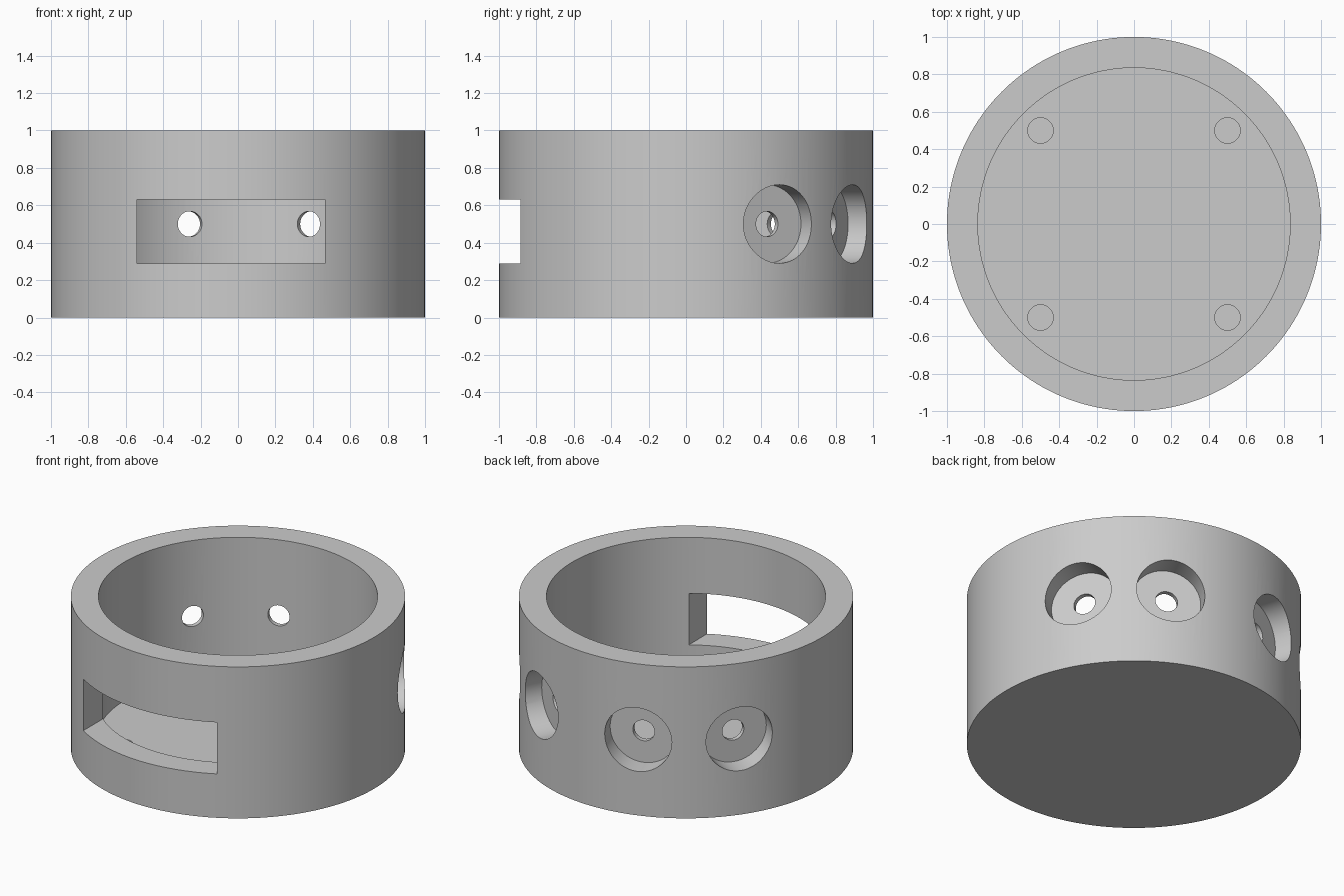
import bpy
from math import radians, cos, sin
from mathutils import Matrix

cube = bpy.data.objects.get("Cube")
if cube:
    bpy.data.objects.remove(cube, do_unlink=True)

OUTER, INNER, HEIGHT, FLOOR = 1.0, 0.835, 1.0, 0.084
HOLE, POCKET, POCKET_FLOOR = 0.068, 0.21, 0.866
HOLE_ANGLES = (30, 63, 108, 144)
MID = 0.5

grey = bpy.data.materials.new("plain grey")
grey.use_nodes = True
colour = (0.6, 0.6, 0.6, 1)
grey.diffuse_color = colour
grey.node_tree.nodes["Principled BSDF"].inputs["Base Color"].default_value = colour


def upright(name, radius, z0, z1, x=0, y=0, sides=48):
    """Vertical cylinder from z0 to z1."""
    bpy.ops.mesh.primitive_cylinder_add(vertices=sides, radius=radius, depth=z1 - z0,
                                        location=(x, y, (z0 + z1) / 2))
    obj = bpy.context.object
    obj.name = name
    obj.data.materials.append(grey)
    return obj


def radial(name, radius, r0, r1, angle):
    """Horizontal cylinder pointing outward, from distance r0 to r1."""
    obj = upright(name, radius, r0, r1)
    a = radians(angle)
    r = (r0 + r1) / 2
    obj.matrix_world = (Matrix.Translation((r * cos(a), r * sin(a), MID))
                        @ Matrix.Rotation(a, 4, 'Z') @ Matrix.Rotation(radians(90), 4, 'Y'))
    return obj


def block(name, low, high):
    bpy.ops.mesh.primitive_cube_add(size=1, location=[(a + b) / 2 for a, b in zip(low, high)])
    obj = bpy.context.object
    obj.name = name
    obj.scale = [b - a for a, b in zip(low, high)]
    obj.data.materials.append(grey)
    return obj


# Round housing
housing = upright("round_housing", OUTER, 0, HEIGHT, sides=160)

# Hollow inside and front slot
cutters = [upright("hollow_cutter", INNER, FLOOR, HEIGHT + 0.2, sides=160),
           block("slot_cutter", (-0.54, -1.2, 0.29), (0.465, -0.3, 0.63))]

# Side pockets, each with a small through hole
for angle in HOLE_ANGLES:
    cutters.append(radial("pocket_cutter", POCKET, POCKET_FLOOR, 1.2, angle))
    cutters.append(radial("hole_cutter", HOLE, 0.7, 1.1, angle))

# Blind screw holes in the floor
for x in (-0.5, 0.5):
    for y in (-0.5, 0.5):
        cutters.append(upright("floor_hole_cutter", HOLE, FLOOR / 2, FLOOR + 0.1, x, y))

bpy.context.view_layer.update()
bpy.ops.object.select_all(action='DESELECT')
housing.select_set(True)
bpy.context.view_layer.objects.active = housing
for cutter in cutters:
    cutter.hide_render = True
    mod = housing.modifiers.new("cut", 'BOOLEAN')
    mod.operation = 'DIFFERENCE'
    mod.solver = 'EXACT'
    mod.object = cutter
    bpy.ops.object.modifier_apply(modifier=mod.name)
for cutter in cutters:
    bpy.data.objects.remove(cutter, do_unlink=True)

bpy.ops.object.shade_smooth_by_angle(angle=radians(30))
